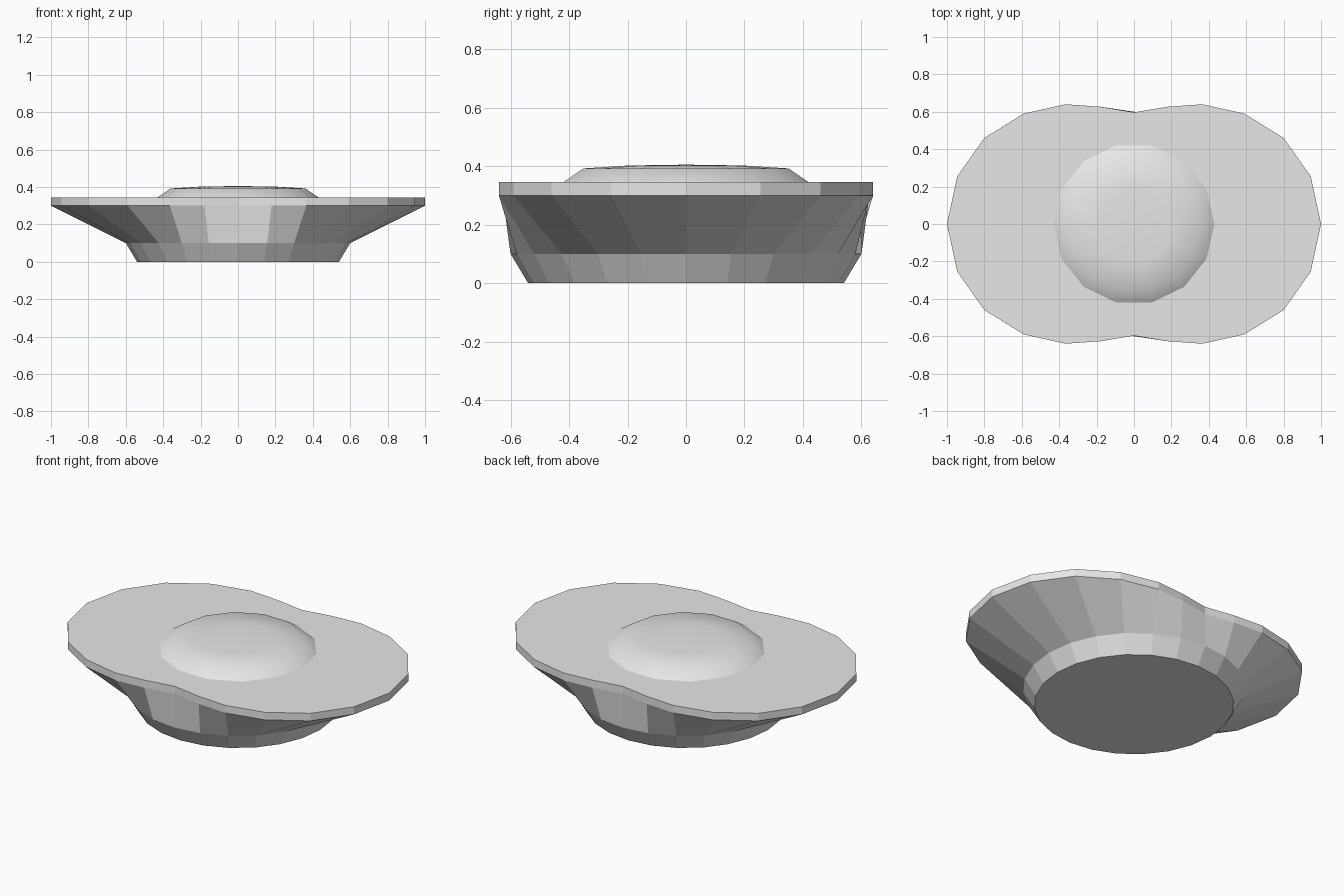
import bpy, bmesh, math

if "Cube" in bpy.data.objects:
    bpy.data.objects.remove(bpy.data.objects["Cube"])

grey = bpy.data.materials.new("plain grey")
grey.diffuse_color = (0.8, 0.8, 0.8, 1)
grey.use_nodes = True
grey.node_tree.nodes["Principled BSDF"].inputs["Base Color"].default_value = grey.diffuse_color


def lofted(name, rings, smooth=False, tip=None):
    """Skin stacked rings of points; cap the bottom, and the top flat or with a tip."""
    bm = bmesh.new()
    loops = [[bm.verts.new(p) for p in ring] for ring in rings]
    n = len(loops[0])
    for lo, hi in zip(loops, loops[1:]):
        for i in range(n):
            j = (i + 1) % n
            bm.faces.new((lo[i], lo[j], hi[j], hi[i]))
    bm.faces.new(loops[0][::-1])
    if tip is None:
        bm.faces.new(loops[-1])
    else:
        t = bm.verts.new((0, 0, tip))
        for i in range(n):
            bm.faces.new((loops[-1][i], loops[-1][(i + 1) % n], t))
    bmesh.ops.recalc_face_normals(bm, faces=bm.faces)
    for f in bm.faces:
        f.smooth = smooth
    me = bpy.data.meshes.new(name)
    bm.to_mesh(me)
    bm.free()
    me.materials.append(grey)
    ob = bpy.data.objects.new(name, me)
    bpy.context.collection.objects.link(ob)
    return ob


def circle(r, z, n):
    return [(r * math.cos(2 * math.pi * i / n), r * math.sin(2 * math.pi * i / n), z)
            for i in range(n)]


# Two-lobed rim outline: one quarter, mirrored to the other three
quarter = [(1, 0), (0.945, 0.255), (0.80, 0.46), (0.59, 0.59),
           (0.365, 0.64), (0.18, 0.627), (0, 0.597)]
half = quarter + [(-x, y) for x, y in quarter[-2::-1]]
outline = half + [(x, -y) for x, y in half[-2:0:-1]]


def rim(z):
    return [(x, y, z) for x, y in outline]


# Round foot flaring out to the two-lobed plate
lofted("flared_body", [circle(0.54, 0, 24), circle(0.60, 0.10, 24),
                       rim(0.30), rim(0.345)])

# Shallow smooth dome set into the plate
lofted("dome", [circle(0.445, 0.335, 14), circle(0.43, 0.345, 14), circle(0.36, 0.392, 14),
                circle(0.20, 0.402, 14)], smooth=True, tip=0.405)
